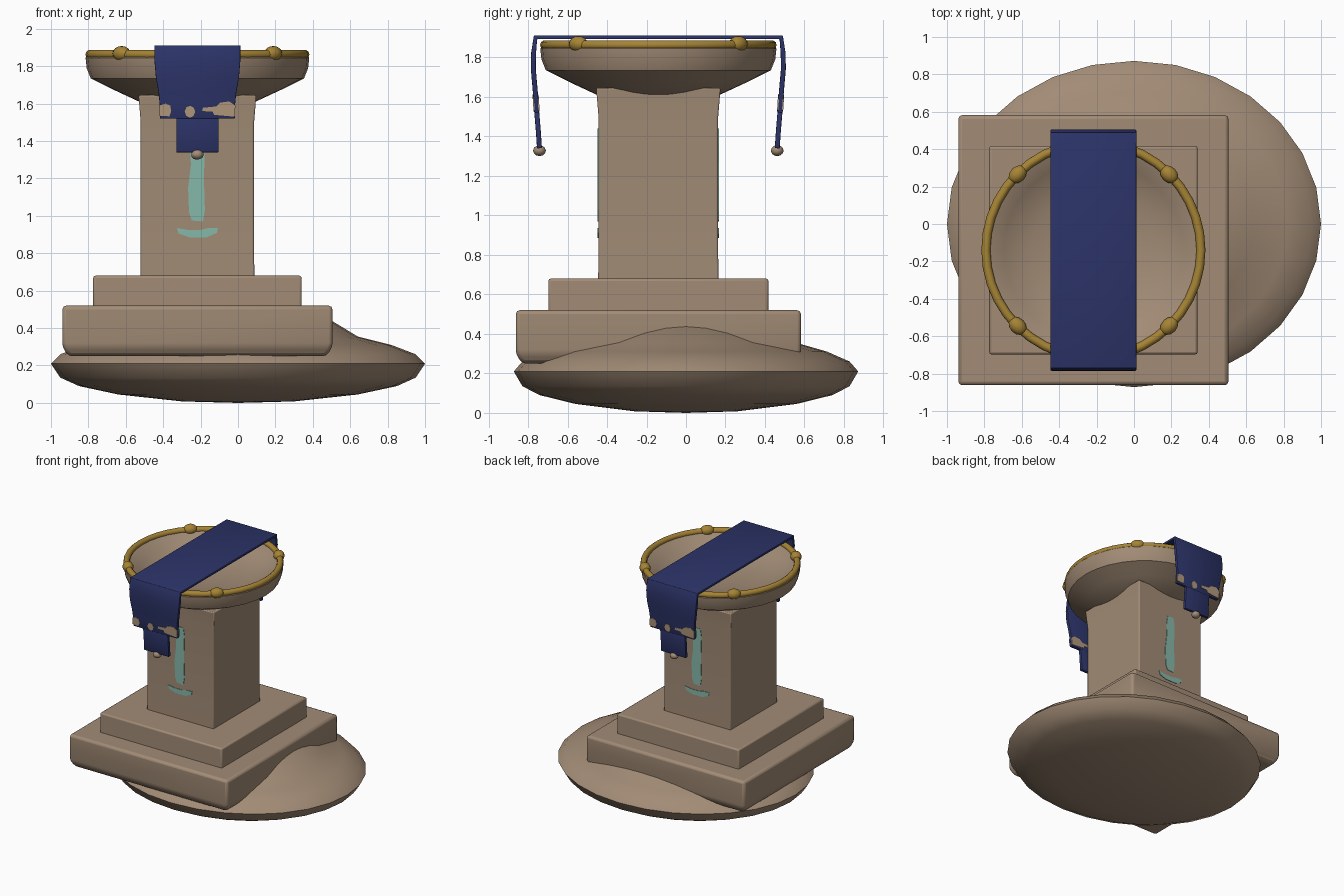
import bpy, bmesh, math
from mathutils import Vector

if "Cube" in bpy.data.objects:
    bpy.data.objects.remove(bpy.data.objects["Cube"])

CX, CY = -0.217, -0.14   # pedestal axis


def mat(name, rgb):
    m = bpy.data.materials.new(name)
    m.diffuse_color = (*rgb, 1)
    m.use_nodes = True
    m.node_tree.nodes["Principled BSDF"].inputs["Base Color"].default_value = m.diffuse_color
    return m


STONE = mat("tan stone", (0.36, 0.26, 0.18))
BLUE = mat("navy cloth", (0.025, 0.034, 0.14))
GOLD = mat("gold", (0.38, 0.23, 0.035))
TEAL = mat("pale teal paint", (0.24, 0.48, 0.40))
SAND = mat("sand trim", (0.45, 0.32, 0.20))


def finish(name, bm, material, bevel=0, smooth=True, solid=0):
    bmesh.ops.recalc_face_normals(bm, faces=bm.faces)
    me = bpy.data.meshes.new(name)
    bm.to_mesh(me)
    bm.free()
    ob = bpy.data.objects.new(name, me)
    bpy.context.collection.objects.link(ob)
    me.materials.append(material)
    if solid:
        s = ob.modifiers.new("thickness", 'SOLIDIFY')
        s.thickness, s.offset = solid, 0
    if bevel:
        b = ob.modifiers.new("bevel", 'BEVEL')
        b.width, b.segments = bevel, 2
    if smooth:
        bpy.ops.object.select_all(action='DESELECT')
        ob.select_set(True)
        bpy.context.view_layer.objects.active = ob
        bpy.ops.object.shade_smooth_by_angle(angle=math.radians(40))
    return ob


def lathe(name, profile, material, cx=0, cy=0, sy=1, n=28):
    bm = bmesh.new()
    rings = []
    for r, z in profile:
        if r == 0:
            rings.append([bm.verts.new((cx, cy, z))] * n)
        else:
            rings.append([bm.verts.new((cx + r * math.cos(2 * math.pi * i / n),
                                        cy + sy * r * math.sin(2 * math.pi * i / n), z)) for i in range(n)])
    for a, b in zip(rings, rings[1:]):
        for i in range(n):
            j = (i + 1) % n
            bm.faces.new(list(dict.fromkeys([a[i], a[j], b[j], b[i]])))
    return finish(name, bm, material)


def block(name, half_sizes, material, bevel):
    """Square tower from (half width, z) levels."""
    bm = bmesh.new()
    rings = [[bm.verts.new((CX + h * sx, CY + h * sy, z)) for sx, sy in ((-1, -1), (1, -1), (1, 1), (-1, 1))]
             for h, z in half_sizes]
    for a, b in zip(rings, rings[1:]):
        for i in range(4):
            bm.faces.new((a[i], a[(i + 1) % 4], b[(i + 1) % 4], b[i]))
    bm.faces.new(rings[0])
    bm.faces.new(rings[-1])
    return finish(name, bm, material, bevel)


# rocky mound
lathe("mound", [(0, 0), (0.3, 0.008), (0.64, 0.045), (0.85, 0.09), (0.95, 0.135), (1, 0.21), (0.95, 0.26),
                (0.82, 0.31), (0.64, 0.355), (0.5, 0.44), (0, 0.46)], STONE, sy=0.872)

# stepped plinth and shaft
block("lower_plinth", [(0.69, 0.25), (0.722, 0.30), (0.722, 0.52)], STONE, 0.02)
block("upper_plinth", [(0.557, 0.45), (0.557, 0.68)], STONE, 0.012)
block("shaft", [(0.306, 0.6), (0.303, 0.8), (0.303, 1.5), (0.315, 1.645)], STONE, 0.008)

# hollow bowl
lathe("bowl", [(0, 1.60), (0.31, 1.61), (0.45, 1.675), (0.57, 1.735), (0.592, 1.79), (0.598, 1.845), (0.585, 1.86),
               (0.55, 1.855), (0.48, 1.80), (0.33, 1.745), (0.15, 1.72), (0, 1.715)], STONE, CX, CY, n=32)

# gold ring with four knobs
bpy.ops.mesh.primitive_torus_add(major_radius=0.575, minor_radius=0.024, major_segments=40, minor_segments=10,
                                 location=(CX, CY, 1.863))
ring = bpy.context.object
ring.name = "rim_ring"
ring.data.materials.append(GOLD)
bpy.ops.object.shade_smooth()
for k in range(4):
    a = math.radians(45 + 90 * k)
    bpy.ops.mesh.primitive_uv_sphere_add(segments=12, ring_count=8, radius=0.042, rotation=(0, 0, a),
                                         location=(CX + 0.573 * math.cos(a), CY + 0.573 * math.sin(a), 1.868))
    knob = bpy.context.object
    knob.name = "ring_knob"
    knob.scale = (1, 1.3, 0.95)
    knob.data.materials.append(GOLD)
    bpy.ops.object.shade_smooth()

# draped cloth: (distance from axis, z, half width) down each side
DROP = [(0.622, 1.902, 0.23), (0.632, 1.82, 0.229), (0.633, 1.74, 0.222),
        (0.626, 1.66, 0.208), (0.621, 1.6, 0.202), (0.616, 1.52, 0.20)]
TAIL = [(0.616, 1.525, 0.113), (0.608, 1.43, 0.113), (0.602, 1.34, 0.113)]


def sheet(name, rows):
    bm = bmesh.new()
    prev = None
    for y, z, w in rows:
        cur = [bm.verts.new((CX - w, CY + y, z)), bm.verts.new((CX + w, CY + y, z))]
        if prev:
            bm.faces.new((prev[0], prev[1], cur[1], cur[0]))
        prev = cur
    return finish(name, bm, BLUE, 0.004, solid=0.025)


sheet("cloth", [(-d, z, w) for d, z, w in reversed(DROP)] + DROP)


def hang(z):
    """Distance of the hanging cloth from the axis at height z."""
    for (d0, z0, _), (d1, z1, _) in zip(DROP, DROP[1:]):
        if z0 >= z >= z1:
            return d0 + (d1 - d0) * (z0 - z) / (z0 - z1)
    return 0.616


def plate(name, outline, side, dist, material, thick=0.006):
    """Thin painted plate; outline in (x, z), turned half round for the back."""
    bm = bmesh.new()
    rings = [[bm.verts.new((CX - side * x, CY + side * (dist(z) + t), z)) for x, z in outline]
             for t in (-thick / 2, thick / 2)]
    n = len(outline)
    for i in range(n):
        bm.faces.new((rings[0][i], rings[0][(i + 1) % n], rings[1][(i + 1) % n], rings[1][i]))
    bm.faces.new(rings[0])
    bm.faces.new(rings[1])
    return finish(name, bm, material, smooth=False)


LEFT = [(-0.204, 1.535), (-0.15, 1.532), (-0.14, 1.56), (-0.145, 1.59), (-0.17, 1.60), (-0.204, 1.59)]
DOT = [(-0.04 + 0.028 * math.cos(i * math.pi / 4), 1.557 + 0.032 * math.sin(i * math.pi / 4)) for i in range(8)]
RIGHT = [(0.09, 1.54), (0.2, 1.53), (0.203, 1.59), (0.17, 1.612), (0.12, 1.605), (0.1, 1.585), (0.03, 1.578),
         (0.025, 1.56), (0.08, 1.558)]
BAR = [(-0.03, 0.975), (0.03, 0.97), (0.04, 1.03), (0.035, 1.2), (0.04, 1.38), (0.03, 1.44), (-0.025, 1.44),
       (-0.038, 1.36), (-0.035, 1.27), (-0.05, 1.15), (-0.045, 1.02)]
DASH = [(-0.1, 0.905), (-0.04, 0.885), (0.05, 0.885), (0.105, 0.91), (0.11, 0.935), (0.06, 0.935), (0.02, 0.925),
        (-0.05, 0.925), (-0.11, 0.935)]

# parts repeated on the front and the back
for side, label in ((-1, "front"), (1, "back")):
    sheet(label + "_cloth_tail", [(side * d, z, w) for d, z, w in TAIL])
    for patch in (LEFT, DOT, RIGHT):
        for off in (0.0125, -0.0125):
            plate(label + "_cloth_patch", patch, side, lambda z: hang(z) + off, SAND)
    for mark in (BAR, DASH):
        plate(label + "_shaft_mark", mark, side, lambda z: 0.304, TEAL)
    # tassel bead under the cloth tail
    bpy.ops.mesh.primitive_ico_sphere_add(subdivisions=2, radius=0.033,
                                          location=(CX, CY + side * 0.602, 1.328))
    bead = bpy.context.object
    bead.name = label + "_tassel_bead"
    bead.scale = (1.05, 1, 0.85)
    bead.data.materials.append(STONE)
    bpy.ops.object.shade_smooth()
